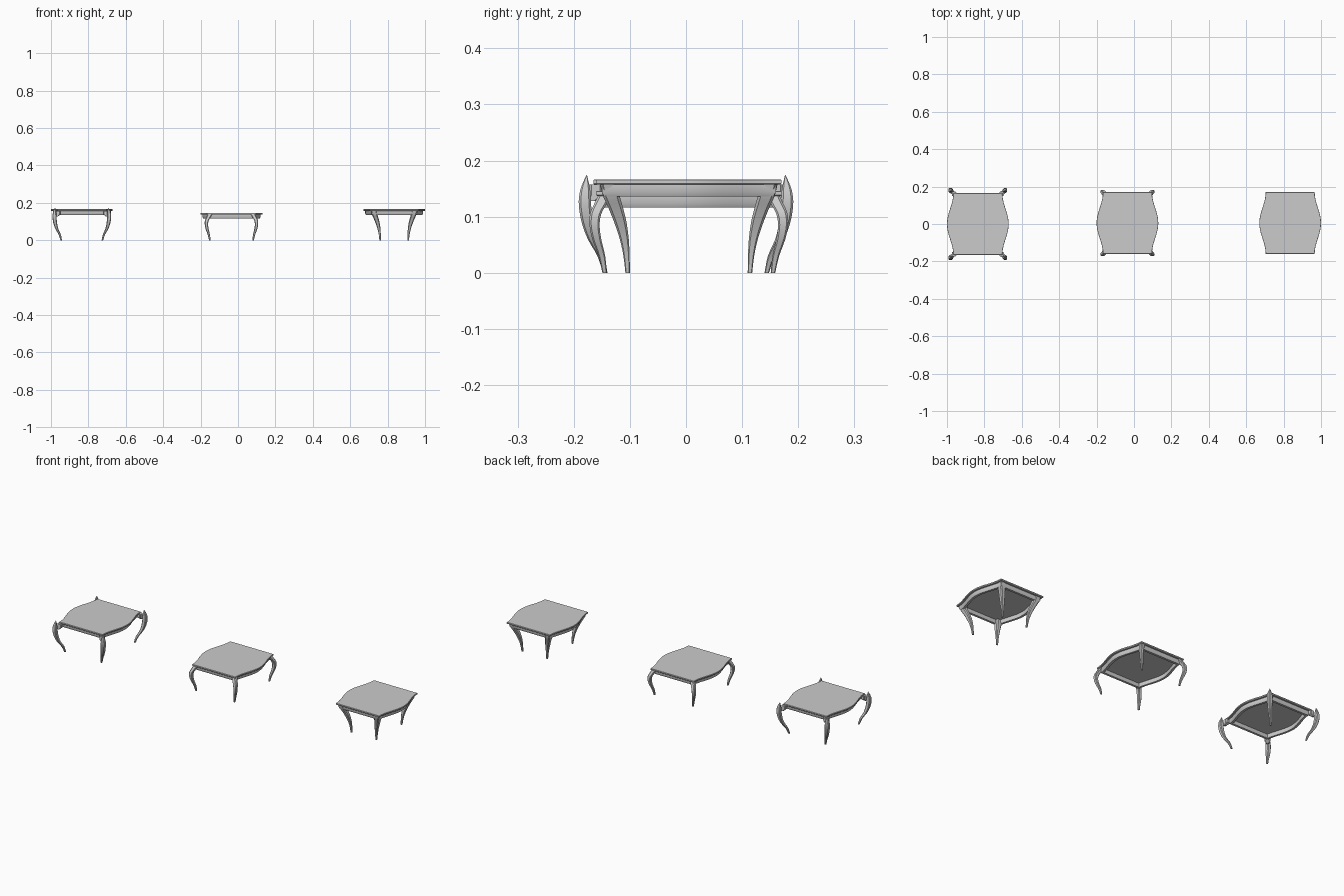
import bpy, bmesh, math

if "Cube" in bpy.data.objects:
    bpy.data.objects.remove(bpy.data.objects["Cube"])

HX, HY, BULGE = 0.131, 0.165, 0.034   # corner half sizes, side bulge


def outline(inset, n=20):
    # straight front and back edges, bowed left and right sides
    hy = HY - inset
    right = []
    for i in range(n + 1):
        y = -hy + 2 * hy * i / n
        bow = BULGE * (1 + math.cos(math.pi * y / HY)) / 2
        right.append((HX + bow - inset, y))
    return right + [(-x, -y) for x, y in right]


def finish(bm, name, loc):
    bmesh.ops.recalc_face_normals(bm, faces=bm.faces)
    me = bpy.data.meshes.new(name)
    bm.to_mesh(me)
    bm.free()
    ob = bpy.data.objects.new(name, me)
    ob.location = loc
    bpy.context.collection.objects.link(ob)
    bpy.context.view_layer.objects.active = ob
    bpy.ops.object.select_all(action='DESELECT')
    ob.select_set(True)
    bpy.ops.object.shade_smooth_by_angle(angle=math.radians(30))
    return ob


def loft(bm, rings, cap=True, close=False):
    vs = [[bm.verts.new(p) for p in r] for r in rings]
    pairs = list(zip(vs, vs[1:])) + ([(vs[-1], vs[0])] if close else [])
    for a, b in pairs:
        n = len(a)
        for i in range(n):
            j = (i + 1) % n
            bm.faces.new((a[i], a[j], b[j], b[i]))
    if cap:
        bm.faces.new(vs[0])
        bm.faces.new(vs[-1])


def ring(inset, z):
    return [(x, y, z) for x, y in outline(inset)]


def smooth_profile(pts, steps=3):
    # Catmull-Rom through (z, corner offset, half width)
    p = [pts[0]] + pts + [pts[-1]]
    out = []
    for k in range(1, len(p) - 2):
        for s in range(steps):
            t = s / steps
            out.append([0.5 * (2 * b + (c - a) * t + (2 * a - 5 * b + 4 * c - d) * t * t
                               + (3 * b - a - 3 * c + d) * t ** 3)
                        for a, b, c, d in zip(*p[k - 1:k + 3])])
    return out + [list(pts[-1])]


def corner_loft(bm, prof):
    # chamfered square section swept along the diagonal, at all four corners
    for sx in (-1, 1):
        for sy in (-1, 1):
            rings = []
            for z, e, w in prof:
                c = w * 0.65
                sec = [(w, c), (c, w), (-c, w), (-w, c), (-w, -c), (-c, -w), (c, -w), (w, -c)]
                rings.append([(sx * (HX + e + u), sy * (HY + e + v), z) for u, v in sec])
            loft(bm, rings)


def table(tag, loc, top, leg, knee=None):
    # top board
    bm = bmesh.new()
    loft(bm, [ring(0.002, top - 0.009), ring(0, top - 0.007), ring(0, top - 0.001), ring(0.001, top)])
    finish(bm, tag + "_table_top", loc)
    # hollow apron with a small moulding step
    bm = bmesh.new()
    loft(bm, [ring(0.010, top - 0.009), ring(0.010, top - 0.022), ring(0.014, top - 0.030),
              ring(0.026, top - 0.030), ring(0.026, top - 0.009)], cap=False, close=True)
    finish(bm, tag + "_apron", loc)
    # curved legs
    bm = bmesh.new()
    corner_loft(bm, smooth_profile(leg))
    finish(bm, tag + "_legs", loc)
    # blocks joining outboard legs to the apron
    if knee:
        bm = bmesh.new()
        corner_loft(bm, knee)
        finish(bm, tag + "_leg_brackets", loc)


# legs standing outside the corners, with pointed tips
table("left", (-0.835, 0, 0), 0.166,
      [(0, -0.021, 0.004), (0.03, -0.013, 0.006), (0.06, 0.002, 0.008), (0.09, 0.011, 0.010),
       (0.12, 0.015, 0.011), (0.14, 0.015, 0.010), (0.155, 0.014, 0.007), (0.174, 0.012, 0.0006)],
      [(0.128, 0.002, 0.006), (0.138, -0.004, 0.012), (0.157, -0.004, 0.012)])

# legs curling out from under the corners
table("middle", (-0.035, 0.005, 0), 0.146,
      [(0, -0.015, 0.004), (0.03, -0.010, 0.006), (0.06, -0.001, 0.008), (0.085, 0.003, 0.009),
       (0.105, 0.001, 0.010), (0.12, -0.006, 0.011), (0.137, -0.015, 0.012)])

# legs sweeping inward
table("right", (0.835, 0.005, 0), 0.166,
      [(0, -0.056, 0.004), (0.03, -0.054, 0.0055), (0.06, -0.050, 0.008), (0.09, -0.043, 0.011),
       (0.115, -0.035, 0.013), (0.137, -0.027, 0.015), (0.157, -0.023, 0.016)])
